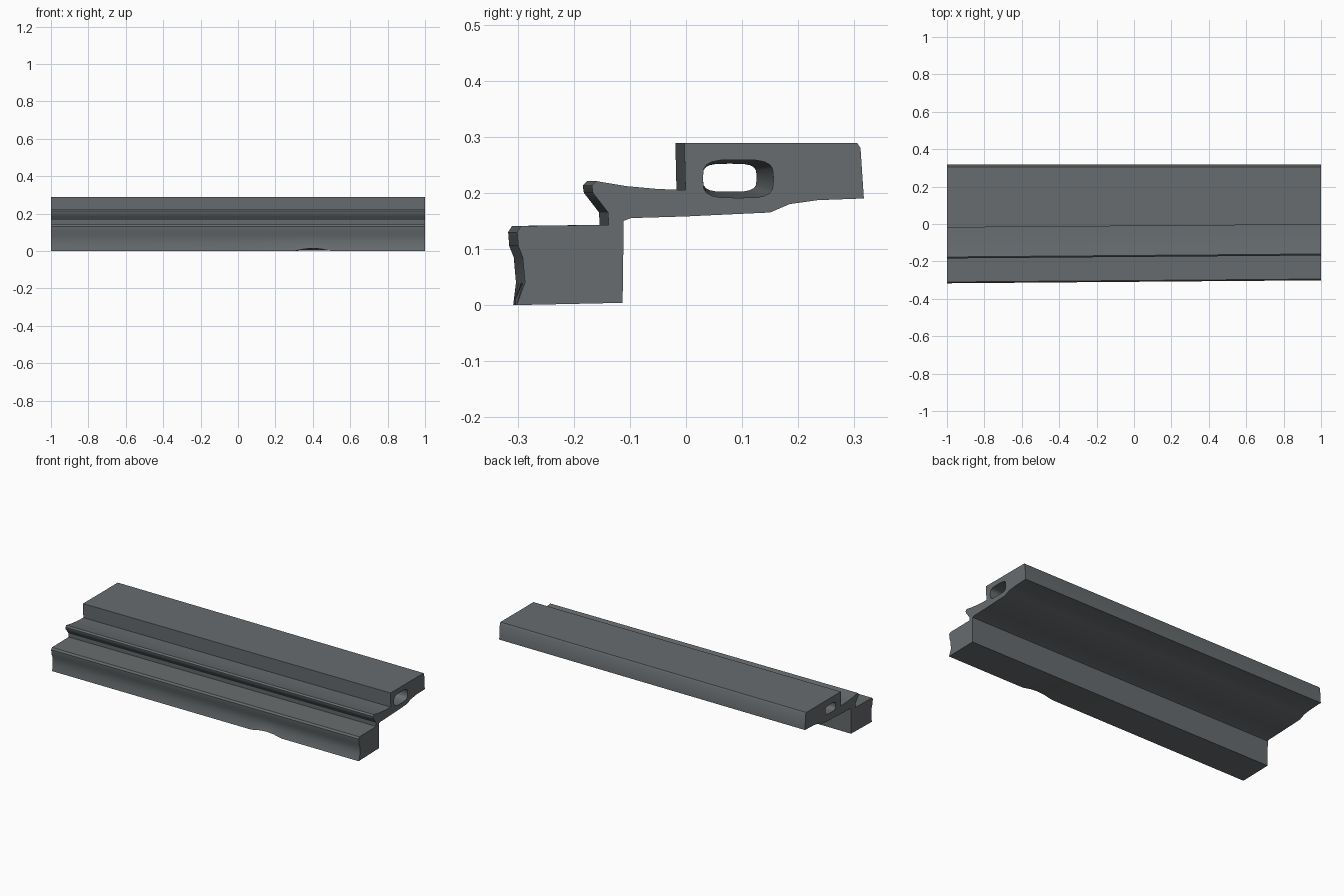
import bpy, bmesh, math
from mathutils import Vector

if "Cube" in bpy.data.objects:
    bpy.data.objects.remove(bpy.data.objects["Cube"])

metal = bpy.data.materials.new("slate grey")
metal.diffuse_color = (0.135, 0.15, 0.157, 1)
metal.use_nodes = True
metal.node_tree.nodes["Principled BSDF"].inputs["Base Color"].default_value = metal.diffuse_color

# Cross-section in (y, z): lower block, neck, lip, upper slab
BACK = [(-0.305, 0.002), (-0.113, 0.004), (-0.111, 0.15), (-0.098, 0.155),
        (0.0, 0.158), (0.15, 0.165), (0.185, 0.18), (0.235, 0.187),
        (0.317, 0.19), (0.311, 0.28), (0.305, 0.289)]
FRONT = [(-0.011, 0.289), (-0.009, 0.205), (-0.06, 0.207), (-0.115, 0.212),
         (-0.168, 0.221), (-0.176, 0.213), (-0.174, 0.2), (-0.16, 0.182),
         (-0.147, 0.165), (-0.146, 0.143), (-0.302, 0.141), (-0.309, 0.13),
         (-0.307, 0.105), (-0.299, 0.085), (-0.295, 0.04)]
STATIONS = [-1, -0.5, 0, 0.3, 0.36, 0.4, 0.44, 0.5, 1]


def outline(x):
    """Section at x: front edges drift back slightly, with a chipped bottom edge."""
    pts = list(BACK) + [(y + 0.008 * x, z) for y, z in FRONT]
    chip = 0.014 * max(0, 1 - (abs(x - 0.4) / 0.1) ** 2)
    pts[0] = (-0.305 + 0.003 * x, 0.0 + chip)
    return pts


def slot(x, n=20):
    """Rounded slot that widens toward the right end."""
    t = (x + 1) / 2
    cy, cz = 0.078 + 0.015 * t, 0.227 - 0.002 * t
    ry, rz = 0.048 + 0.015 * t, 0.025 + 0.009 * t
    power = lambda v: math.copysign(abs(v) ** 0.55, v)
    return [(cy + ry * power(math.cos(a)), cz + rz * power(math.sin(a)))
            for a in (2 * math.pi * i / n for i in range(n))]


# Loft both loops along the length, then cap the ends around the slot
bm = bmesh.new()
end_edges = {0: [], len(STATIONS) - 1: []}
for section in (outline, slot):
    rings = [[bm.verts.new((x, y, z)) for y, z in section(x)] for x in STATIONS]
    n = len(rings[0])
    for a, b in zip(rings, rings[1:]):
        for i in range(n):
            j = (i + 1) % n
            bm.faces.new((a[i], a[j], b[j], b[i]))
    for k in end_edges:
        end_edges[k] += [bm.edges.get((rings[k][i], rings[k][(i + 1) % n]))
                         for i in range(n)]
for k, edges in end_edges.items():
    bmesh.ops.triangle_fill(bm, edges=edges, use_beauty=True,
                            normal=Vector((-1 if k == 0 else 1, 0, 0)))
bmesh.ops.recalc_face_normals(bm, faces=bm.faces)

mesh = bpy.data.meshes.new("stepped_rail")
bm.to_mesh(mesh)
bm.free()
mesh.materials.append(metal)
rail = bpy.data.objects.new("stepped_rail", mesh)
bpy.context.collection.objects.link(rail)
bpy.context.view_layer.objects.active = rail
rail.select_set(True)
bpy.ops.object.shade_smooth_by_angle(angle=math.radians(30))
